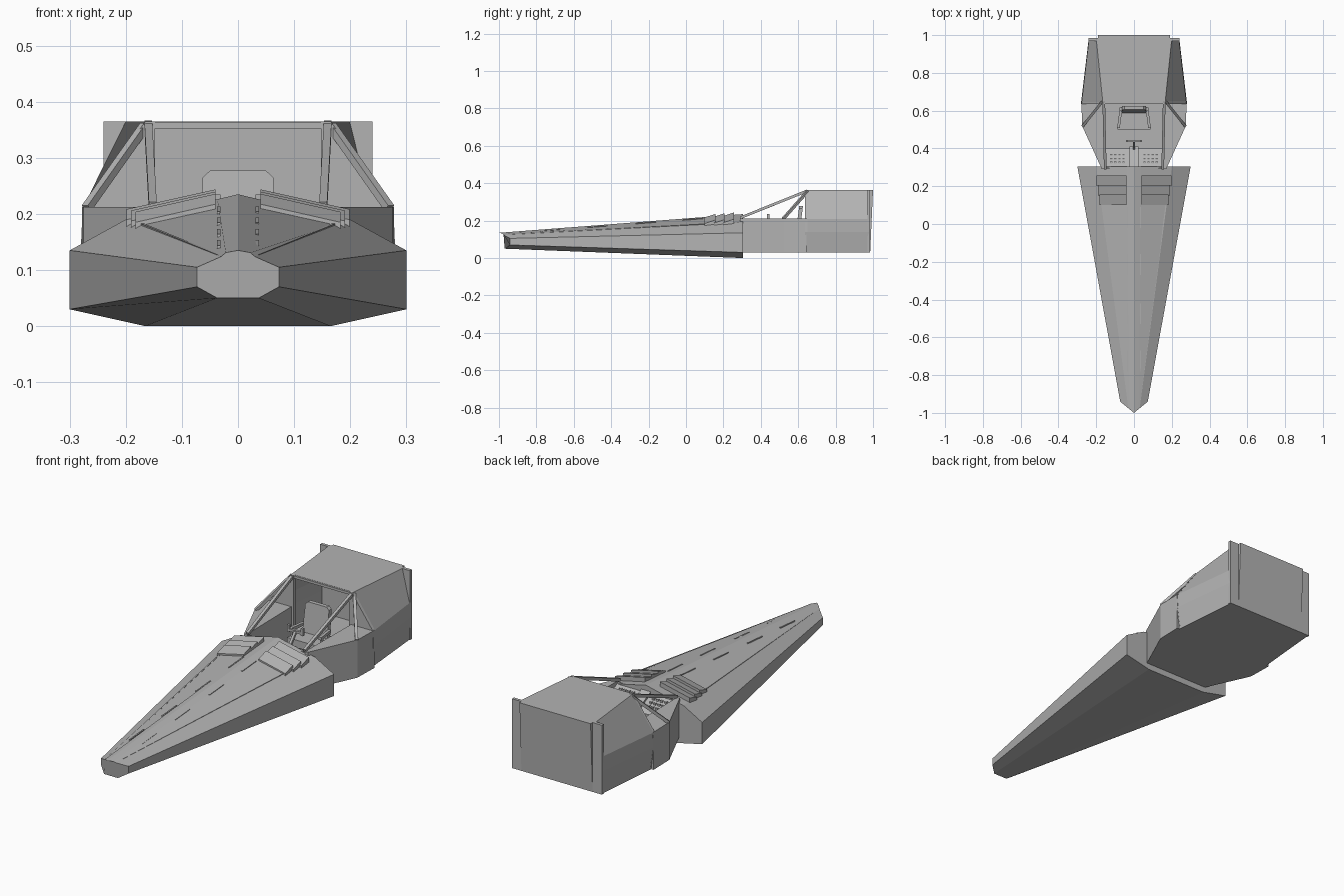
import bpy, bmesh
from mathutils import Vector

if "Cube" in bpy.data.objects:
    bpy.data.objects.remove(bpy.data.objects["Cube"])

grey = bpy.data.materials.new("hull grey")
grey.diffuse_color = (0.45, 0.45, 0.45, 1)
grey.use_nodes = True
grey.node_tree.nodes["Principled BSDF"].inputs["Base Color"].default_value = grey.diffuse_color


def mesh(name, verts, faces):
    me = bpy.data.meshes.new(name)
    bm = bmesh.new()
    vs = [bm.verts.new(v) for v in verts]
    for f in faces:
        bm.faces.new([vs[i] for i in f])
    bmesh.ops.recalc_face_normals(bm, faces=bm.faces[:])
    bm.to_mesh(me)
    bm.free()
    me.materials.append(grey)
    ob = bpy.data.objects.new(name, me)
    bpy.context.collection.objects.link(ob)
    return ob


def loft(name, rings, cap_start=True, cap_end=True):
    n = len(rings[0])
    verts = [v for r in rings for v in r]
    faces = [(k * n + i, k * n + (i + 1) % n, (k + 1) * n + (i + 1) % n, (k + 1) * n + i)
             for k in range(len(rings) - 1) for i in range(n)]
    if cap_start:
        faces.append(tuple(range(n)))
    if cap_end:
        faces.append(tuple(range((len(rings) - 1) * n, len(rings) * n)))
    return mesh(name, verts, faces)


def box(name, x0, x1, y0, y1, z0, z1):
    return loft(name, [[(x0, y0, z), (x1, y0, z), (x1, y1, z), (x0, y1, z)] for z in (z0, z1)])


def prism_y(name, pts, y0, y1):  # xz profile pushed along y
    return loft(name, [[(x, y, z) for x, z in pts] for y in (y0, y1)])


def prism_x(name, pts, x0, x1):  # yz profile pushed along x
    return loft(name, [[(x, y, z) for y, z in pts] for x in (x0, x1)])


def prism_z(name, pts, z0, z1):  # xy profile pushed along z
    return loft(name, [[(x, y, z) for x, y in pts] for z in (z0, z1)])


def bar(name, a, b, w):
    a, b = Vector(a), Vector(b)
    d = (b - a).normalized()
    s = d.cross(Vector((0, 0, 1)))
    if s.length < 0.01:
        s = Vector((1, 0, 0))
    s.normalize()
    u = d.cross(s)
    return loft(name, [[p + s * i * w + u * j * w for i, j in ((-1, -1), (1, -1), (1, 1), (-1, 1))]
                       for p in (a, b)])


def full(half, y):  # closed section from right half, first point on the centre
    return [(x, y, z) for x, z in half] + [(-x, y, z) for x, z in reversed(half) if x > 0]


# Long tapering nose with a small pointed tip
front = [(0, .135), (.022, .131), (.03, .124), (.073, .105), (.073, .07), (.037, .05)]
rear = [(0, .235), (.037, .226), (.2, .19), (.3, .135), (.3, .03), (.165, 0)]
tip = [(x, -1 + abs(x) * .82, z) for x, _, z in full(front, 0)]
loft("nose_hull", [tip, full(rear, .305)])


def hood(x, y):  # height of the bonnet panel at a point
    t = (y + .96) / 1.265
    xa, za = .022 + .015 * t, .131 + .095 * t
    xb, zb = .03 + .17 * t, .124 + .066 * t
    return za + (zb - za) * (x - xa) / (xb - xa)


for s in (-1, 1):
    # Bonnet crease trim
    bar("bonnet_trim", (s * .033, -.93, .124), (s * .188, .24, .187), .003)
    # Bonnet spine slots
    for y in (-.78, -.53, -.27, -.02):
        x = .034
        loft("bonnet_slot", [[(s * (x + dx), yy, hood(x, yy) + dz)
                              for dx, dz in ((-.003, -.004), (.003, -.004), (.003, .003), (-.003, .003))]
                             for yy in (y, y + .11)])
    # Stepped louvres
    for i in range(3):
        y0 = .10 + .05 * i
        y1 = y0 + .057
        xo = .183 + .008 * i
        ring = []
        for x in (.04, xo):
            ring.append([(s * x, y0, hood(x, y0) - .01), (s * x, y1, hood(x, y1) - .01),
                         (s * x, y1, hood(x, y1) + .022), (s * x, y0, hood(x, y0) + .008)])
        loft("louvre", ring)

# Cockpit floor and sill tops, walls
outline = [(.17, .29), (.275, .52), (.278, .645)]
prism_z("cockpit_floor", outline + [(-x, y) for x, y in reversed(outline)], .03, .055)
for s in (-1, 1):
    prism_z("cockpit_side", [(s * x, y) for x, y in outline + [(.16, .645), (.155, .29)]], .03, .212)
    # Roof pillars
    bar("front_pillar", (s * .152, .29, .215), (s * .16, .65, .36), .007)
    bar("side_pillar", (s * .27, .52, .21), (s * .166, .65, .357), .007)
    # Cabin front frame
    prism_y("cabin_frame", [(s * x, z) for x, z in
                            ((.148, .365), (.165, .365), (.277, .21), (.28, .14), (.265, .03), (.148, .03))],
            .635, .65)
prism_y("cabin_header", [(-.15, .352), (.15, .352), (.15, .364), (-.15, .364)], .637, .65)

# Rear cabin shell, open to the front
a = [(0, .365), (.165, .365), (.277, .21), (.28, .14), (.265, .03)]
b = [(0, .365), (.2, .365), (.238, .21), (.24, .14), (.235, .03)]
shell = loft("rear_cabin", [full(a, .645), full(b, .98)], False, False)
m = shell.modifiers.new("thickness", 'SOLIDIFY')
m.thickness = .01
m.offset = -1
box("rear_plate", -.24, .24, .97, .985, .03, .365)
prism_x("rear_panel", [(.97, .035), (.985, .035), (1.0, .365), (.97, .365)], -.19, .19)

# Dashboard with buttons and centre console
prism_x("dashboard", [(.295, .205), (.295, .05), (.40, .05), (.40, .15)], -.157, .157)
prism_x("console", [(.30, .212), (.30, .05), (.41, .05), (.41, .155), (.38, .172)], -.025, .025)
for s in (-1, 1):
    for i in range(4):
        for j in range(3):
            x, y = s * (.055 + .022 * i), .325 + .02 * j
            z = .205 - .524 * (y - .295)
            box("button", x - .006, x + .006, y - .005, y + .005, z - .01, z + .007)

# Steering yoke
bar("steering_column", (0, .39, .15), (0, .44, .21), .006)
box("steering_bar", -.042, .042, .434, .446, .205, .217)
for s in (-1, 1):
    bar("steering_grip", (s * .037, .44, .2), (s * .037, .44, .235), .006)

# Seat
prism_z("seat_pan", [(-.088, .5), (.088, .5), (.075, .62), (-.075, .62)], .10, .135)
box("seat_base", -.06, .06, .52, .61, .05, .10)
loft("seat_back", [[(x, y + (z - .12) * .13, z) for x, z in
                    ((-.068, .12), (.068, .12), (.063, .265), (.05, .277), (-.05, .277), (-.063, .265))]
                   for y in (.585, .605)])
for s in (-1, 1):
    bar("seat_arm", (s * .082, .51, .17), (s * .07, .60, .17), .007)
    bar("arm_post", (s * .08, .525, .13), (s * .08, .525, .17), .006)
